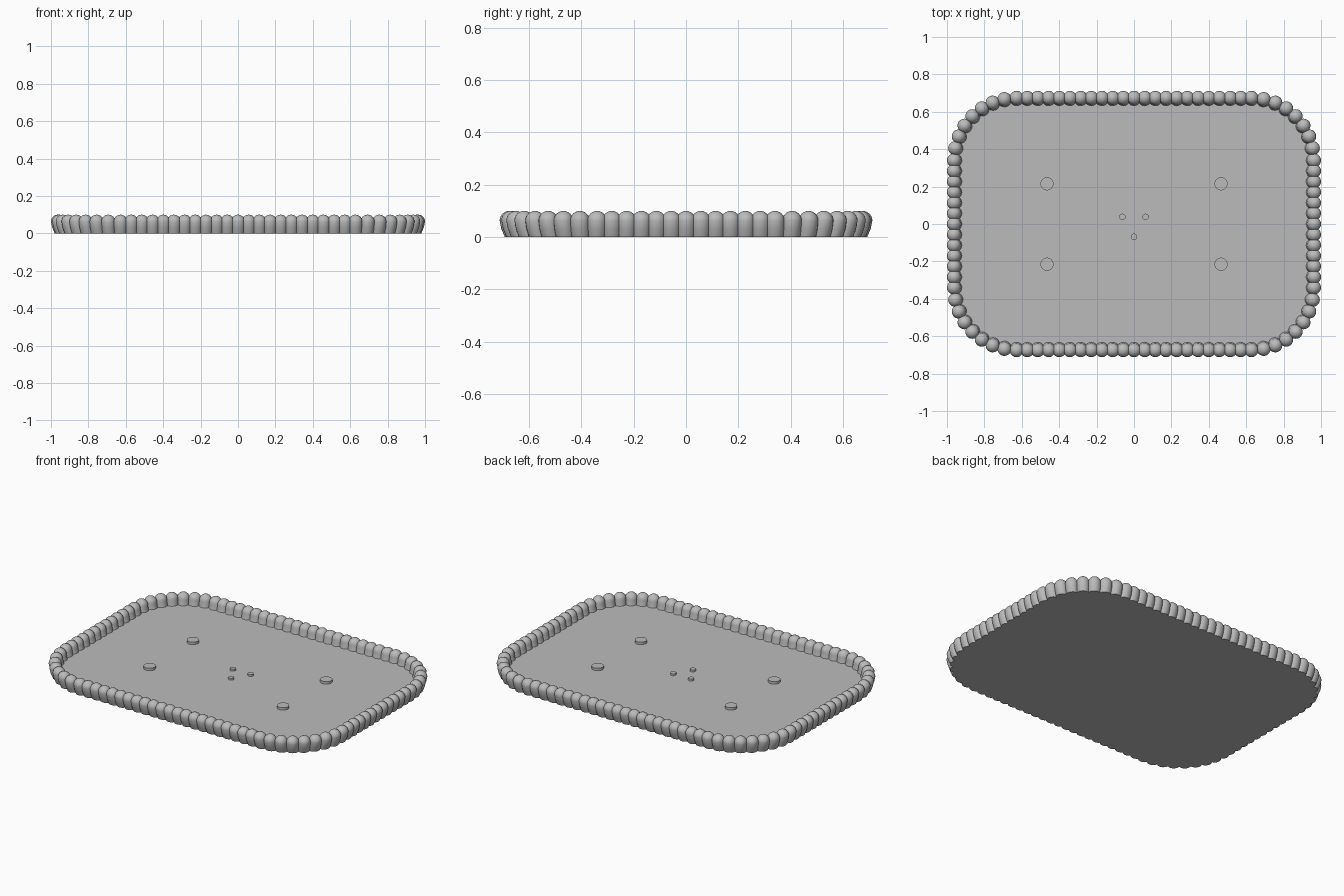
import bpy, bmesh, math
from mathutils import Vector

if "Cube" in bpy.data.objects:
    bpy.data.objects.remove(bpy.data.objects["Cube"])

HX, HY, R = 0.963, 0.675, 0.335   # bead centre line: half sizes and corner radius
BEAD_R, HEIGHT, LEAN = 0.037, 0.10, 0.018
PLATE_Z = 0.032

grey = bpy.data.materials.new("grey plastic")
grey.diffuse_color = (0.5, 0.5, 0.5, 1)
grey.use_nodes = True
grey.node_tree.nodes["Principled BSDF"].inputs["Base Color"].default_value = grey.diffuse_color


def finish(name, bm, smooth=True):
    mesh = bpy.data.meshes.new(name)
    bmesh.ops.recalc_face_normals(bm, faces=bm.faces)
    bm.to_mesh(mesh)
    bm.free()
    mesh.materials.append(grey)
    ob = bpy.data.objects.new(name, mesh)
    bpy.context.collection.objects.link(ob)
    if smooth:
        bpy.ops.object.select_all(action='DESELECT')
        ob.select_set(True)
        bpy.context.view_layer.objects.active = ob
        bpy.ops.object.shade_smooth_by_angle(angle=math.radians(35))
    return ob


def rounded_path(n_long, n_short, n_corner):
    """Points and outward normals around a rounded rectangle."""
    cx, cy = HX - R, HY - R
    corners = [(cx, cy), (-cx, cy), (-cx, -cy), (cx, -cy)]
    path = []
    for k, (x, y) in enumerate(corners):
        for i in range(n_corner + 1):
            a = math.pi / 2 * (k + i / n_corner)
            n = Vector((math.cos(a), math.sin(a), 0))
            path.append((Vector((x, y, 0)) + n * R, n))
        # straight run to the next corner
        start, n = path[-1]
        nx, ny = corners[(k + 1) % 4]
        end = Vector((nx, ny, 0)) + n * R
        count = n_long if k % 2 == 0 else n_short
        path += [(start.lerp(end, i / count), n) for i in range(1, count)]
    return path


# Flat tray base, its edge buried inside the beads
bm = bmesh.new()
outline = [bm.verts.new(p - n * LEAN) for p, n in rounded_path(1, 1, 16)]
base = bm.faces.new(outline)
top = bmesh.ops.extrude_face_region(bm, geom=[base])
bmesh.ops.translate(bm, vec=(0, 0, PLATE_Z),
                    verts=[v for v in top["geom"] if isinstance(v, bmesh.types.BMVert)])
finish("tray_base", bm, smooth=False)

# Rim of round-topped beads that lean inward toward the bottom
SEG = 20
shoulder = HEIGHT - BEAD_R
profile = [(0, LEAN, BEAD_R * 0.95), (shoulder * 0.5, LEAN * 0.35, BEAD_R * 0.99)]
for i in range(6):
    a = math.pi / 2 * i / 6
    profile.append((shoulder + BEAD_R * math.sin(a), 0, BEAD_R * math.cos(a)))
bm = bmesh.new()
for p, n in rounded_path(22, 12, 8):
    rings = []
    for z, lean, r in profile:
        c = p - n * lean + Vector((0, 0, z))
        rings.append([bm.verts.new(c + r * Vector((math.cos(t), math.sin(t), 0)))
                      for t in (2 * math.pi * s / SEG for s in range(SEG))])
    for lo, hi in zip(rings, rings[1:]):
        for s in range(SEG):
            e = (s + 1) % SEG
            bm.faces.new((lo[s], lo[e], hi[e], hi[s]))
    tip = bm.verts.new(p + Vector((0, 0, HEIGHT)))
    for s in range(SEG):
        bm.faces.new((rings[-1][s], rings[-1][(s + 1) % SEG], tip))
    bm.faces.new(rings[0][::-1])
finish("beaded_rim", bm)


def stud(name, x, y, r, height):
    bm = bmesh.new()
    bmesh.ops.create_cone(bm, cap_ends=True, segments=32, radius1=r, radius2=r,
                          depth=height + 0.01)
    bmesh.ops.translate(bm, verts=bm.verts, vec=(x, y, PLATE_Z + height / 2 - 0.005))
    finish(name, bm)


# Four large studs and a triangle of small ones
for sx in (-1, 1):
    for sy in (-1, 1):
        stud("large_stud", sx * 0.465, sy * 0.215, 0.035, 0.016)
for x, y in ((-0.062, 0.038), (0.062, 0.038), (0, -0.068)):
    stud("small_stud", x, y, 0.017, 0.012)
